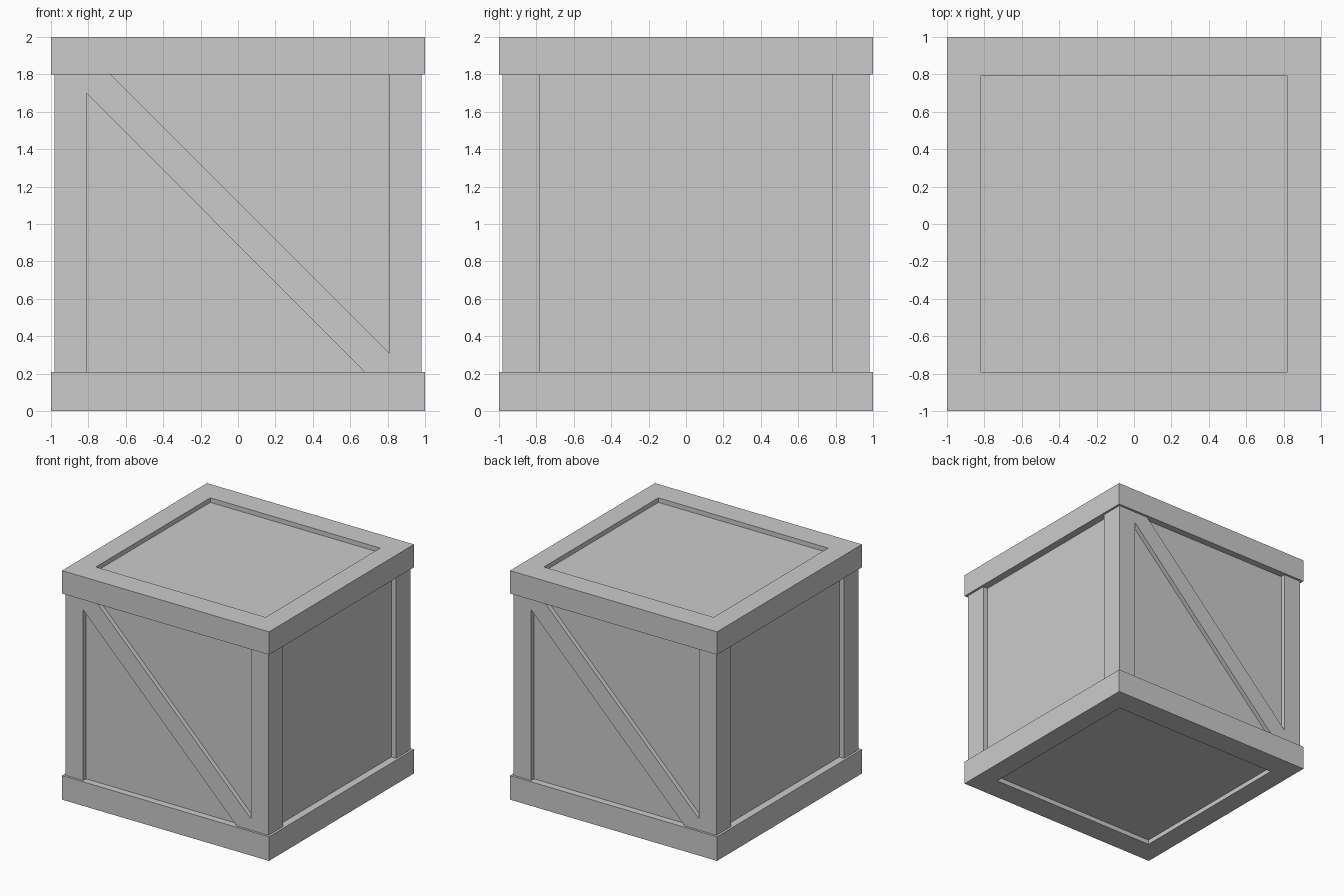
import bpy
import bmesh

if "Cube" in bpy.data.objects:
    bpy.data.objects.remove(bpy.data.objects["Cube"])


def add_mesh(name, verts, faces):
    mesh = bpy.data.meshes.new(name)
    mesh.from_pydata(verts, [], faces)
    bm = bmesh.new()
    bm.from_mesh(mesh)
    bmesh.ops.recalc_face_normals(bm, faces=bm.faces)
    bm.to_mesh(mesh)
    bm.free()
    obj = bpy.data.objects.new(name, mesh)
    bpy.context.collection.objects.link(obj)
    return obj


def prism(name, bottom, top):
    """Solid between two matching outlines."""
    n = len(bottom)
    faces = [tuple(range(n)), tuple(range(n, 2 * n))]
    faces += [(i, (i + 1) % n, n + (i + 1) % n, n + i) for i in range(n)]
    return add_mesh(name, bottom + top, faces)


def rect(x0, x1, y0, y1, z):
    return [(x0, y0, z), (x1, y0, z), (x1, y1, z), (x0, y1, z)]


def box(name, x0, x1, y0, y1, z0, z1):
    return prism(name, rect(x0, x1, y0, y1, z0), rect(x0, x1, y0, y1, z1))


def ring(name, outer, inner_x, inner_y, z0, z1):
    """Square frame with a rectangular opening."""
    loops = [rect(-x, x, -y, y, z) for x, y, z in (
        (outer, outer, z0), (outer, outer, z1),
        (inner_x, inner_y, z1), (inner_x, inner_y, z0))]
    verts = [v for loop in loops for v in loop]
    faces = []
    for k in range(4):
        a, b = 4 * k, 4 * ((k + 1) % 4)
        faces += [(a + i, a + (i + 1) % 4, b + (i + 1) % 4, b + i) for i in range(4)]
    return add_mesh(name, verts, faces)


LOW, HIGH = 0.21, 1.80        # inner edges of bottom and top frames
POST_X, POST_Y, POST_OUT = 0.81, 0.78, 0.98
PANEL_X, PANEL_Y, RECESS = 0.935, 0.94, 0.04

# Recessed panels on all six sides
box("crate_panels", -PANEL_X, PANEL_X, -PANEL_Y, PANEL_Y, RECESS, 2 - RECESS)

# Top and bottom frames
ring("bottom_frame", 1.0, 0.82, 0.79, 0.0, LOW)
ring("top_frame", 1.0, 0.82, 0.79, HIGH, 2.0)

# Corner posts
for sx, sname in ((-1, "left"), (1, "right")):
    for sy, fname in ((-1, "front"), (1, "back")):
        xs = sorted((sx * POST_X, sx * POST_OUT))
        ys = sorted((sy * POST_Y, sy * POST_OUT))
        box(f"{fname}_{sname}_post", *xs, *ys, LOW, HIGH)

# Diagonal braces, trimmed to the posts and frames, turned half round for the back
profile = [(-0.81, 1.70), (-0.81, HIGH), (-0.68, HIGH),
           (0.81, 0.31), (0.81, LOW), (0.675, LOW)]
for s, name in ((1, "front_brace"), (-1, "back_brace")):
    prism(name,
          [(s * x, -s * 0.98, z) for x, z in profile],
          [(s * x, -s * 0.92, z) for x, z in profile])
